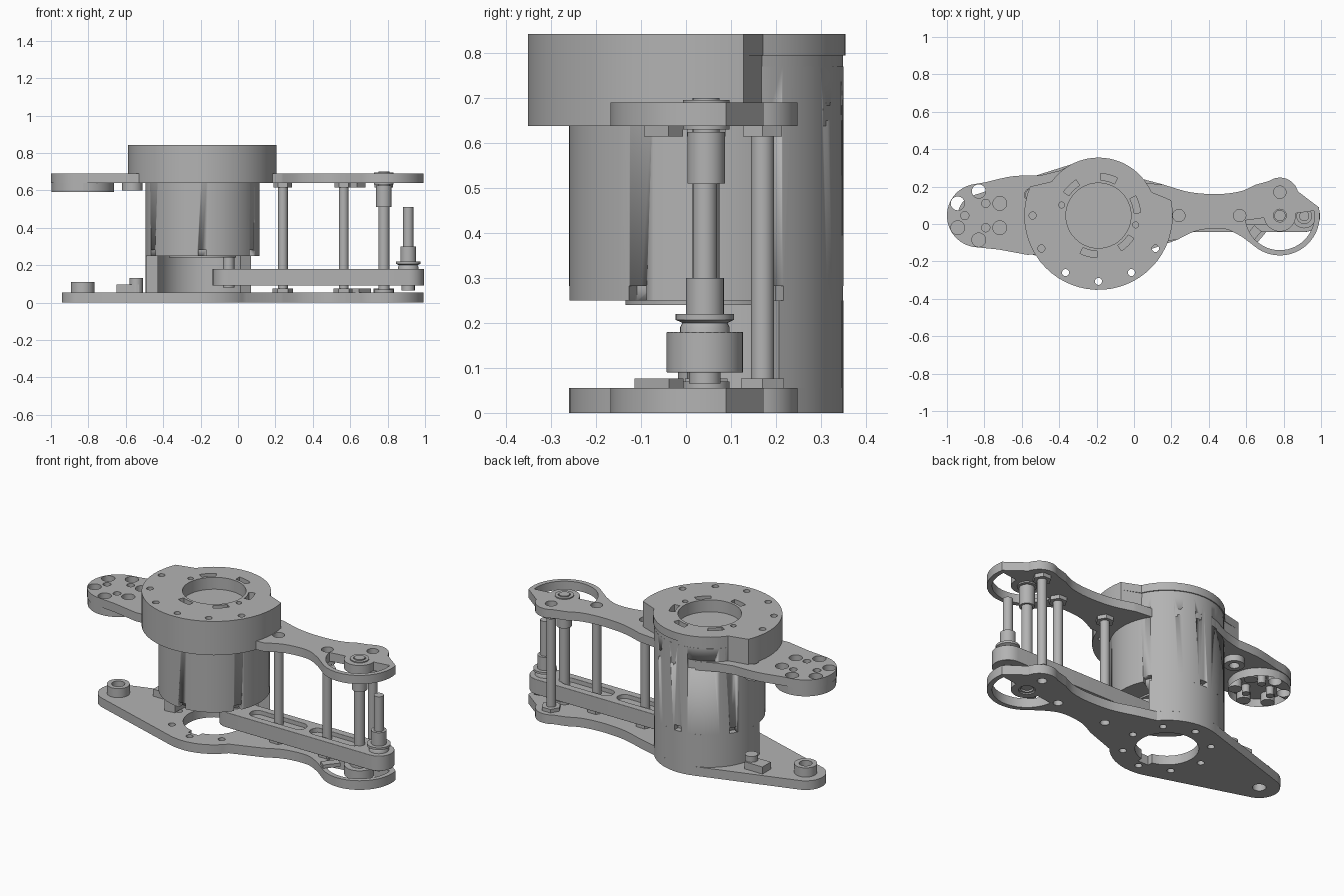
import bpy, bmesh
from math import sin, cos, pi, radians
from mathutils import Matrix, Vector

if "Cube" in bpy.data.objects:
    bpy.data.objects.remove(bpy.data.objects["Cube"])

grey = bpy.data.materials.new("machined_grey")
grey.use_nodes = True
grey.diffuse_color = (0.45, 0.45, 0.45, 1)
grey.node_tree.nodes["Principled BSDF"].inputs["Base Color"].default_value = grey.diffuse_color

MX, MY = -0.19, 0.045      # motor axis
AX, AY = 0.78, 0.045       # output axis
PX = -0.83                 # mounting pad axis


def finish(name, mesh):
    bm = bmesh.new()
    bm.from_mesh(mesh)
    bmesh.ops.remove_doubles(bm, verts=bm.verts, dist=0.0001)
    bmesh.ops.recalc_face_normals(bm, faces=bm.faces)
    bm.to_mesh(mesh)
    bm.free()
    mesh.materials.clear()
    mesh.materials.append(grey)
    ob = bpy.data.objects.new(name, mesh)
    bpy.context.collection.objects.link(ob)
    bpy.ops.object.select_all(action='DESELECT')
    ob.select_set(True)
    bpy.context.view_layer.objects.active = ob
    bpy.ops.object.shade_smooth_by_angle(angle=radians(30))
    return ob


def arc(x, y, r, a0, a1, n=None):
    n = n or max(6, int(abs(a1 - a0) / 6))
    angles = [radians(a0 + (a1 - a0) * i / n) for i in range(n + 1)]
    return [(x + r * cos(a), y + r * sin(a)) for a in angles]


def circle(x, y, r, n=28):
    return arc(x, y, r, 0, 360, n)[:-1]


def polar(r, a, x=MX, y=MY):
    return x + r * cos(radians(a)), y + r * sin(radians(a))


def band(x, y, r0, r1, a0, a1):
    """Curved slot between two radii."""
    return arc(x, y, r1, a0, a1) + arc(x, y, r0, a1, a0)


def stadium(x0, x1, y, r):
    return arc(x0, y, r, 90, 270, 16) + arc(x1, y, r, -90, 90, 16)


def smooth(points, n=6):
    """Smooth path through the points."""
    pts = [Vector(p) for p in points]
    pts = [pts[0]] + pts + [pts[-1]]
    out = []
    for a, b, c, d in zip(pts, pts[1:], pts[2:], pts[3:]):
        for i in range(n):
            t = i / n
            out.append(tuple(b + (c - a) * t / 2 + (a * 2 - b * 5 + c * 4 - d) * t * t / 2
                             + (b * 3 - a - c * 3 + d) * t ** 3 / 2))
    return out + [tuple(pts[-1])]


def slab(name, z0, z1, outline, holes=()):
    """Extruded outline with holes."""
    cu = bpy.data.curves.new(name, 'CURVE')
    cu.dimensions, cu.fill_mode, cu.extrude = '2D', 'BOTH', (z1 - z0) / 2
    for loop in [outline, *holes]:
        sp = cu.splines.new('POLY')
        sp.points.add(len(loop) - 1)
        for p, (x, y) in zip(sp.points, loop):
            p.co = (x, y, 0, 1)
        sp.use_cyclic_u = True
    tmp = bpy.data.objects.new(name + "_curve", cu)
    bpy.context.collection.objects.link(tmp)
    dg = bpy.context.evaluated_depsgraph_get()
    mesh = bpy.data.meshes.new_from_object(tmp.evaluated_get(dg))
    bpy.data.objects.remove(tmp)
    mesh.transform(Matrix.Translation((0, 0, (z0 + z1) / 2)))
    return finish(name, mesh)


def turned(name, x, y, profile, n=32):
    """Solid of revolution from (radius, height) points."""
    bm = bmesh.new()
    vs = [bm.verts.new((r, 0, z)) for r, z in profile]
    es = [bm.edges.new(p) for p in zip(vs, vs[1:])]
    bmesh.ops.spin(bm, geom=vs + es, cent=(0, 0, 0), axis=(0, 0, 1), angle=2 * pi, steps=n)
    bmesh.ops.translate(bm, verts=bm.verts, vec=(x, y, 0))
    mesh = bpy.data.meshes.new(name)
    bm.to_mesh(mesh)
    bm.free()
    return finish(name, mesh)


def rod(name, x, y, r, z0, z1, n=32):
    return turned(name, x, y, [(0, z0), (r, z0), (r, z1), (0, z1)], n)


def boxes(name, items):
    """Boxes given as (centre, size, turn about z)."""
    bm = bmesh.new()
    for pos, size, turn in items:
        m = (Matrix.Translation(pos) @ Matrix.Rotation(radians(turn), 4, 'Z')
             @ Matrix.Diagonal((*size, 1)))
        bmesh.ops.create_cube(bm, size=1, matrix=m)
    mesh = bpy.data.meshes.new(name)
    bm.to_mesh(mesh)
    bm.free()
    return finish(name, mesh)


# Arm outline shared by both plates
spacers = [(0.24, AY), (0.565, AY), (AX, 0.17)]
arm_end = (smooth([(0.23, -0.085), (0.34, -0.035), (0.48, -0.025), (0.58, -0.07)])
           + arc(AX, AY, 0.213, 237, 372) + arc(AX, 0.148, 0.1, 15, 125)
           + smooth([(0.65, 0.21), (0.57, 0.175), (0.45, 0.16), (0.3, 0.17), (0.16, 0.21)]))
window = band(AX, AY, 0.085, 0.185, 188, 368)
arm_holes = [window, circle(AX, AY, 0.045)]

# Lower plate
bores = [circle(*polar(0.235, a), 0.02, 16) for a in range(0, 360, 45)]
keyed_bore = arc(MX, MY, 0.17, -78, 258) + [polar(0.2, -100), polar(0.2, -80)]
slab("lower_plate", 0, 0.055,
     arc(PX, AY, 0.112, 108, 252) + arc(MX, MY, 0.305, 252, 320) + arm_end
     + arc(MX, MY, 0.305, 40, 108),
     arm_holes + bores + [keyed_bore, circle(PX, AY, 0.036)]
     + [circle(x, y, 0.026) for x, y in spacers])
turned("mount_boss", PX, AY, [(0.036, 0.01), (0.036, 0.11), (0.063, 0.11), (0.063, 0.05)])

# Upper plate with its mounting pad
pad_holes = [circle(*polar(0.13, a, PX, AY), 0.037) for a in range(30, 390, 60)]
pad_holes += [circle(*polar(0.075, a, PX, AY), 0.022) for a in (60, 180, 300)]
slab("upper_plate", 0.638, 0.69,
     [(-0.3, 0.33), (-0.4, 0.285)] + smooth([(-0.5, 0.26), (-0.65, 0.255), (-0.8, 0.222)])
     + arc(PX, AY, 0.17, 100, 260) + [(-0.72, -0.137), (-0.57, -0.165)]
     + arc(MX, MY, 0.31, 220, 333) + arm_end + arc(MX, MY, 0.305, 35, 85),
     arm_holes + pad_holes + [circle(x, y, 0.033) for x, y in spacers]
     + [circle(-0.55, 0.155, 0.035)])
slab("mounting_pad", 0.59, 0.638, circle(PX, AY, 0.167, 48), pad_holes)

# Motor head: full-radius front, smaller radius at the back
bolts = [circle(*polar(0.352, a), 0.019, 20) for a in range(180, 331, 30)]
bore = circle(MX, MY, 0.174, 48)
vents = [band(MX, MY, 0.19, 0.225, a - 12, a + 12) for a in (-104, -45, 16, 75, 134)]
pins = [circle(*polar(0.205, a), 0.016, 14) for a in (164, -14)]


def head(back):
    return arc(MX, MY, 0.397, 157, 372) + arc(MX, MY, back, 24, 144)


slab("motor_head_lower", 0.638, 0.795, head(0.304), bolts + [bore])
slab("motor_head_cap", 0.795, 0.842, head(0.31), bolts + vents + pins + [bore])

# Motor housing with small rectangular openings
housing = turned("motor_housing", MX, MY, [(0, 0.24), (0.18, 0.24), (0.18, 0.25),
                                           (0.305, 0.25), (0.305, 0.77), (0, 0.77)], 64)
cuts = [((*polar(0.3, a), 0.265), (0.06, 0.045, 0.034), a) for a in range(30, 390, 60)]
cuts += [((*polar(0.3, a), 0.667), (0.06, 0.034, 0.034), a) for a in (30, 62, 84, 150)]
cuts += [((*polar(0.3, 116), 0.672), (0.06, 0.15, 0.05), 116)]
cutter = boxes("opening_cutter", cuts)
cutter.hide_render = True
cutter.hide_set(True)
mod = housing.modifiers.new("openings", 'BOOLEAN')
mod.object, mod.operation, mod.solver = cutter, 'DIFFERENCE', 'EXACT'
boxes("cable_socket", [((*polar(0.29, a), 0.667), (0.026, 0.032, 0.03), a)
                       for a in (107, 116, 125)])
slab("rear_shell", 0.055, 0.25, band(MX, MY, 0.24, 0.305, 32, 188))

# Drive link between motor and tensioner
link = slab("drive_link", 0.09, 0.18, stadium(-0.05, 0.91, AY - 0.003, 0.085),
            [stadium(a, b, AY - 0.003, 0.042) for a, b in ((0.1, 0.38), (0.5, 0.75))])
bevel = link.modifiers.new("rounded_edges", 'BEVEL')
bevel.width, bevel.segments, bevel.limit_method = 0.014, 3, 'ANGLE'
boxes("link_web", [((0.43, AY, 0.13), (0.8, 0.12, 0.05), 0)])
rod("motor_shaft", -0.05, AY, 0.03, 0.08, 0.245)

# Spacer posts with hexagonal ends
for x, y in spacers:
    rod("spacer_post", x, y, 0.026, 0.05, 0.64)
    rod("spacer_lower_nut", x, y, 0.055, 0.055, 0.076, 6)
    rod("spacer_upper_nut", x, y, 0.05, 0.615, 0.638, 6)

# Output shaft with bearings and the tensioner
turned("output_shaft", AX, AY, [(0, 0.015), (0.03, 0.015), (0.03, 0.51), (0.042, 0.51),
                                (0.042, 0.625), (0.03, 0.625), (0.03, 0.7), (0, 0.7)])
for z0, z1 in ((0.008, 0.07), (0.63, 0.696)):
    turned("bearing", AX, AY, [(0.034, z0), (0.052, z0), (0.052, z1), (0.034, z1), (0.034, z0)])
turned("tensioner", 0.91, AY - 0.003,
       [(0, 0.065), (0.035, 0.065), (0.035, 0.09), (0.055, 0.09), (0.055, 0.19), (0.05, 0.2),
        (0.065, 0.207), (0.065, 0.22), (0.042, 0.22), (0.042, 0.3), (0.027, 0.3),
        (0.027, 0.51), (0, 0.51)])

# Small stops and rear fastening
boxes("plate_stops", [((0.66, -0.06, 0.065), (0.05, 0.1, 0.022), -40),
                      ((0.64, -0.05, 0.627), (0.05, 0.07, 0.024), -40)])
boxes("fastener_block", [((-0.59, 0.16, 0.075), (0.12, 0.08, 0.045), 0)])
rod("fastener_lower", -0.545, 0.155, 0.036, 0.05, 0.132)
turned("fastener_upper", -0.565, 0.155, [(0.028, 0.64), (0.028, 0.6), (0.055, 0.6), (0.055, 0.64)])
